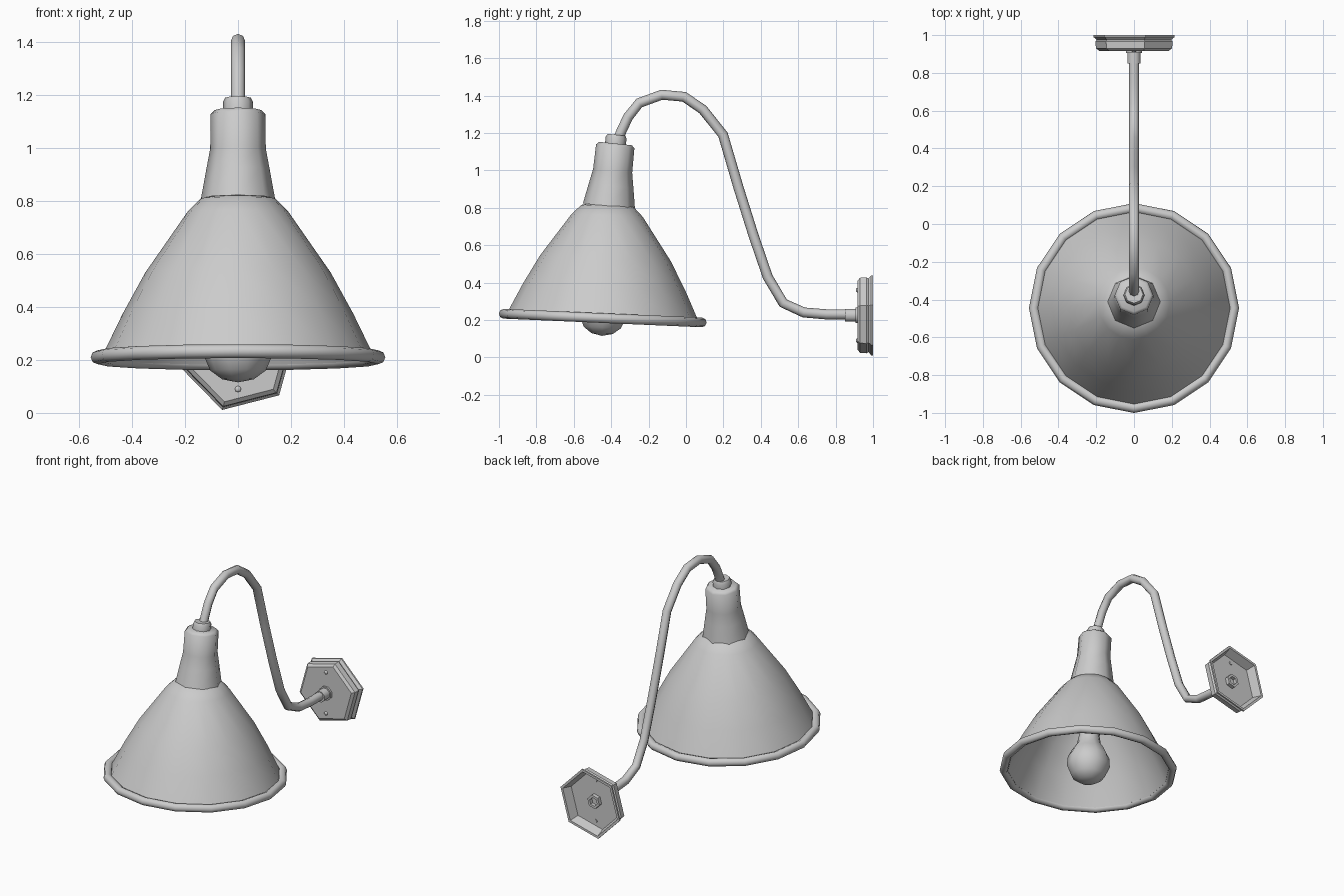
import bpy, bmesh, math
from mathutils import Vector, Matrix

if "Cube" in bpy.data.objects:
    bpy.data.objects.remove(bpy.data.objects["Cube"])

metal = bpy.data.materials.new("grey_metal")
metal.diffuse_color = (0.6, 0.6, 0.6, 1)
metal.use_nodes = True
metal.node_tree.nodes["Principled BSDF"].inputs["Base Color"].default_value = metal.diffuse_color


def skin(name, rings, angle=50, closed=False):
    """Join rings of points into a surface; single-point rings become tips."""
    bm = bmesh.new()
    vs = [[bm.verts.new(p) for p in r] for r in rings]
    pairs = list(zip(vs, vs[1:])) + ([(vs[-1], vs[0])] if closed else [])
    for a, b in pairs:
        n = max(len(a), len(b))
        for i in range(n):
            j = (i + 1) % n
            q = [a[i % len(a)], a[j % len(a)], b[j % len(b)], b[i % len(b)]]
            bm.faces.new(list(dict.fromkeys(q)))
    bmesh.ops.recalc_face_normals(bm, faces=bm.faces)
    me = bpy.data.meshes.new(name)
    bm.to_mesh(me)
    bm.free()
    me.materials.append(metal)
    me.shade_smooth()
    me.set_sharp_from_angle(angle=math.radians(angle))
    ob = bpy.data.objects.new(name, me)
    bpy.context.collection.objects.link(ob)
    return ob


def lathe(name, profile, sides, matrix, turn=0.0, angle=50, closed=False):
    """Spin (radius, height) points round local z."""
    rings = []
    for r, h in profile:
        if r == 0:
            rings.append([matrix @ Vector((0, 0, h))])
        else:
            rings.append([matrix @ Vector((r * math.cos(turn + math.tau * i / sides),
                                           r * math.sin(turn + math.tau * i / sides), h))
                          for i in range(sides)])
    return skin(name, rings, angle, closed)


def place(y, z, tilt):
    """Frame whose local z leans from vertical towards +y by tilt degrees."""
    return Matrix.Translation((0, y, z)) @ Matrix.Rotation(math.radians(-tilt), 4, 'X')


# Shade: thin double-walled bell with a rolled rim
shade_frame = place(-0.445, 0.21, 2.5)
outer = [(0.10, 0.61), (0.14, 0.60), (0.19, 0.55), (0.35, 0.32), (0.435, 0.165), (0.515, 0.0)]
inner = [(r - 0.01, h - 0.006) for r, h in reversed(outer)]
lathe("shade", outer + inner, 16, shade_frame)
rim = [(0.53 + 0.026 * math.cos(math.tau * i / 8), 0.026 * math.sin(math.tau * i / 8))
       for i in range(8)]
lathe("shade_rim", rim, 16, shade_frame, closed=True)

# Neck collar and cap
neck_frame = place(-0.412, 0.808, 6)
lathe("neck", [(0.125, 0.0), (0.14, 0.0), (0.12, 0.11), (0.105, 0.19), (0.103, 0.322),
               (0.088, 0.337), (0, 0.337)], 8, neck_frame)
lathe("neck_cap", [(0.056, 0.33), (0.056, 0.368), (0.048, 0.384), (0, 0.384)], 8, neck_frame)

# Bulb and its socket
lathe("bulb", [(0, -0.095), (0.06, -0.083), (0.105, -0.05), (0.135, 0.02), (0.13, 0.08),
               (0.105, 0.13), (0.075, 0.175), (0.065, 0.23), (0.065, 0.29)], 10, shade_frame)
lathe("bulb_socket", [(0, 0.27), (0.085, 0.27), (0.085, 0.61), (0, 0.61)], 8, shade_frame)

# Gooseneck arm: round tube along a path in the y-z plane
path = [(-0.366, 1.16), (-0.345, 1.21), (-0.31, 1.285), (-0.25, 1.36), (-0.13, 1.404),
        (-0.01, 1.393), (0.09, 1.325), (0.198, 1.19), (0.28, 0.91), (0.36, 0.655),
        (0.437, 0.43), (0.52, 0.29), (0.63, 0.24), (0.75, 0.23), (0.93, 0.23)]
pts = [Vector((0, y, z)) for y, z in path]
rings = []
for i, p in enumerate(pts):
    t = (pts[min(i + 1, len(pts) - 1)] - pts[max(i - 1, 0)]).normalized()
    side = Vector((1, 0, 0))
    up = side.cross(t)
    rings.append([p + 0.027 * (math.cos(a) * side + math.sin(a) * up)
                  for a in (math.tau * k / 8 for k in range(8))])
skin("arm", rings)

# Wall plate: hollow stepped hexagon facing forward
plate_frame = Matrix.Translation((0, 1.0, 0.225)) @ Matrix.Rotation(math.radians(90), 4, 'X')
hex_turn = math.radians(14.4)
lathe("wall_plate", [(0, 0.083), (0.19, 0.083), (0.208, 0.07), (0.211, 0.035), (0.204, 0.025),
                     (0.222, 0.01), (0.222, 0.0), (0.205, 0.0), (0.185, 0.06), (0, 0.06)],
      6, plate_frame, hex_turn, angle=35)

# Arm ferrule in front of the plate and nut behind it
lathe("arm_ferrule", [(0.025, 0.15), (0.037, 0.15), (0.037, 0.095), (0.046, 0.095),
                      (0.046, 0.08)], 8, plate_frame, math.pi / 8)
lathe("back_nut", [(0.045, 0.062), (0.045, 0.035), (0.028, 0.035), (0.028, 0.058),
                   (0, 0.058)], 6, plate_frame, hex_turn, angle=35)

# Screws above and below the arm
for label, dz in (("upper", 0.135), ("lower", -0.135)):
    lathe(label + "_screw", [(0, 0.055), (0.012, 0.055), (0.012, 0.086), (0.007, 0.09), (0, 0.09)],
          8, Matrix.Translation((0, 0, dz)) @ plate_frame)
